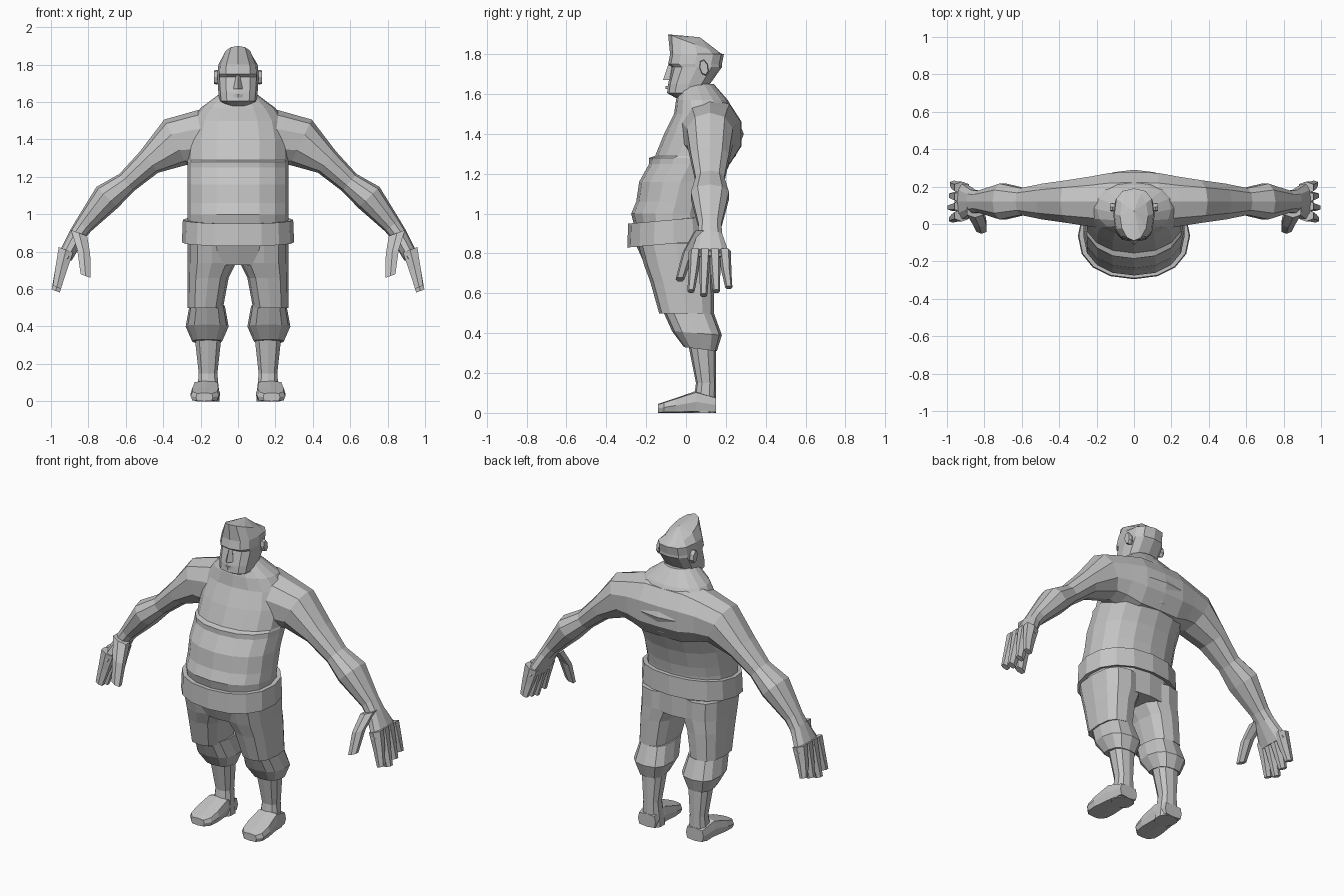
import bpy, bmesh, math
from mathutils import Vector

cube = bpy.data.objects.get("Cube")
if cube:
    bpy.data.objects.remove(cube)

shade = 0.55
grey = bpy.data.materials.new("clay grey")
grey.use_nodes = True
grey.diffuse_color = (shade, shade, shade, 1)
grey.node_tree.nodes["Principled BSDF"].inputs["Base Color"].default_value = grey.diffuse_color


def ring(centre, side_axis, front_axis, sides, boxy):
    """Superellipse around a centre; boxy below one squares it off."""
    points = []
    for step in range(sides):
        angle = math.tau * step / sides
        across, ahead = [math.copysign(abs(value) ** boxy, value)
                         for value in (math.sin(angle), math.cos(angle))]
        points.append(Vector(centre) + Vector(side_axis) * across + Vector(front_axis) * ahead)
    return points


def level(height, half_width, front, back, centre=0, rise=0, sides=12, boxy=0.9):
    """Near-horizontal ring whose back sits above the middle by rise."""
    return ring((centre, (front + back) / 2, height), (half_width, 0, 0),
                (0, (front - back) / 2, -rise), sides, boxy)


def loft(name, rings, mirrored=False, peak=None, band=False):
    """Skin the rings into one flat-shaded object, capped unless it is a band."""
    mesh_builder = bmesh.new()
    loops = [[mesh_builder.verts.new(point) for point in points] for points in rings]
    following = loops[1:] + loops[:1] if band else loops[1:]
    for lower, upper in zip(loops, following):
        for i in range(len(lower)):
            mesh_builder.faces.new((lower[i - 1], lower[i], upper[i], upper[i - 1]))
    if not band:
        mesh_builder.faces.new(loops[0])
        end = loops[-1]
        if peak:
            tip = mesh_builder.verts.new(peak)
            for i in range(len(end)):
                mesh_builder.faces.new((end[i - 1], end[i], tip))
        else:
            mesh_builder.faces.new(end)
    bmesh.ops.recalc_face_normals(mesh_builder, faces=mesh_builder.faces)
    mesh = bpy.data.meshes.new(name)
    mesh_builder.to_mesh(mesh)
    mesh_builder.free()
    mesh.materials.append(grey)
    part = bpy.data.objects.new(name, mesh)
    bpy.context.collection.objects.link(part)
    if mirrored:
        part.modifiers.new("Mirror", "MIRROR").use_mirror_merge = False


# Trunk: straight flanks that round over into the shoulders and neck
flank = 0.27
shoulder_height = 1.4


def trunk_width(height):
    over = max(0, height - shoulder_height) / 0.25
    return max(0.09, flank * math.sqrt(max(0, 1 - over * over)))


# Belly, chest ledge and hunched back: height, front, back
trunk = [(0.9, -0.25, 0.13), (1, -0.275, 0.14), (1.06, -0.25, 0.15), (1.16, -0.235, 0.18),
         (1.25, -0.185, 0.22), (1.28, -0.185, 0.24), (1.29, -0.155, 0.25),
         (shoulder_height, -0.11, 0.29), (1.5, -0.06, 0.25), (1.57, -0.05, 0.21), (1.65, -0.03, 0.14)]
loft("torso", [level(height, trunk_width(height), front, back, sides=16)
               for height, front, back in trunk])

# Belt: a hollow band, lower at the front
belt_rings = []
for height, gap in [(0.86, 0), (0.85, 0.03), (0.97, 0.025), (0.97, 0)]:
    belt_rings.append(level(height, flank + gap, -0.265 - gap, 0.14 + gap, rise=0.02, sides=16))
loft("belt", belt_rings, band=True)

# Trousers: a seat, then legs that narrow from the inside
seat_back = 0.14
loft("trouser_seat", [level(height, flank - 0.01, front, seat_back, sides=16)
                      for height, front in [(0.92, -0.25), (0.84, -0.25), (0.73, -0.2)]])
thigh = []
for height, inner, front in [(0.85, 0.01, -0.24), (0.74, 0.01, -0.21), (0.66, 0.05, -0.18), (0.5, 0.08, -0.135)]:
    thigh.append(level(height, (flank - inner) / 2, front, seat_back, (flank + inner) / 2, boxy=0.75))
loft("trouser_leg", thigh, mirrored=True)

# Baggy cuff below the knee, and the shin inside it
leg_centre = 0.165
cuff = [(0.51, 0.095, -0.12, 0.14), (0.4, 0.115, -0.07, 0.18), (0.32, 0.08, -0.01, 0.155)]
loft("trouser_cuff", [level(height, width, front, back, leg_centre, -0.01, boxy=0.75)
                      for height, width, front, back in cuff], mirrored=True)
heel = 0.15
loft("shin", [level(height, width, front, heel, 0.16, sides=10, boxy=0.8)
              for height, width, front in [(0.35, 0.075, 0.01), (0.15, 0.052, 0.05), (0, 0.065, 0.03)]],
     mirrored=True)

# Foot: from heel to toe, turned slightly outward
foot = []
for y, half_width, height in [(heel, 0.06, 0.08), (0.05, 0.07, 0.11), (-0.05, 0.08, 0.075),
                              (-0.11, 0.075, 0.055), (-0.14, 0.045, 0.045)]:
    foot.append(ring((leg_centre + (heel - y) * 0.05, y, height / 2),
                     (half_width, 0, 0), (0, 0, height / 2), 8, 0.4))
loft("foot", foot, mirrored=True)

# Arm from the spine down to the knuckles: x, z, half thickness, half depth
arm_depth = 0.12
arm = [(0, 1.4, 0.18, 0.165), (0.13, 1.4, 0.18, 0.16), (0.23, 1.4, 0.15, 0.14),
       (0.335, 1.385, 0.135, 0.12), (0.475, 1.28, 0.075, 0.1), (0.595, 1.17, 0.06, 0.075),
       (0.7, 1.09, 0.08, 0.1), (0.825, 0.94, 0.05, 0.06), (0.86, 0.89, 0.045, 0.065),
       (0.925, 0.77, 0.04, 0.11)]
sections = []
for i, (x, z, thick, deep) in enumerate(arm):
    before, after = arm[max(i - 1, 0)], arm[min(i + 1, len(arm) - 1)]
    normal = Vector((before[1] - after[1], 0, after[0] - before[0])).normalized()
    sections.append(ring((x, arm_depth, z), (0, deep, 0), normal * thick, 10, 0.9))
loft("arm", sections, mirrored=True)


def digit(name, path, root_radius, tip_radius):
    """Tapered six-sided finger along a path, deeper than it is broad."""
    rings = []
    for i, point in enumerate(path):
        radius = root_radius + (tip_radius - root_radius) * i / (len(path) - 1)
        rings.append(ring(point, (radius * 1.35, 0, radius / 2), (0, radius, 0), 6, 0.8))
    loft(name, rings, mirrored=True)


# Fingers fan out from the knuckles; the middle one reaches lowest
for i, name in enumerate(("index", "middle", "ring", "little")):
    lift = abs(i - 1) * 0.02
    spread = (i - 1.5) * 0.055
    digit(name + "_finger", [(0.92, arm_depth + spread * 0.9, 0.81),
                             (0.945, arm_depth + spread, 0.71),
                             (0.975 - lift / 3, arm_depth + spread * 1.15, 0.59 + lift)], 0.032, 0.018)
digit("thumb", [(0.85, 0.07, 0.9), (0.825, 0.01, 0.8), (0.815, -0.03, 0.67)], 0.036, 0.022)

# Head: jaw, sunken eye line, brow, and a crown sloping down to the back
head = [(1.58, 0.06, -0.05, 0.09), (1.605, 0.1, -0.095, 0.1), (1.65, 0.105, -0.09, 0.12),
        (1.735, 0.11, -0.07, 0.18), (1.75, 0.11, -0.09, 0.18), (1.8, 0.105, -0.08, 0.19)]
skull = [level(*row, boxy=0.75) for row in head]
skull.append(level(1.85, 0.075, -0.09, 0.18, rise=-0.05, boxy=1))
loft("head", skull, peak=(0, 0.07, 1.885))

# Nose and lip are diamond-shaped wedges
loft("nose", [level(1.67, 0.025, -0.115, -0.05, sides=4), level(1.745, 0.01, -0.09, -0.05, sides=4)])
loft("lip", [level(height, 0.045, -0.102, -0.05, sides=4) for height in (1.625, 1.64)])

# Ear: a small shell flaring outward
loft("ear", [ring((x, 0.09, 1.733), (0, size * 0.6, -size / 4), (0, 0, size), 7, 1)
             for x, size in [(0.09, 0.03), (0.115, 0.04), (0.128, 0.035)]], mirrored=True)
